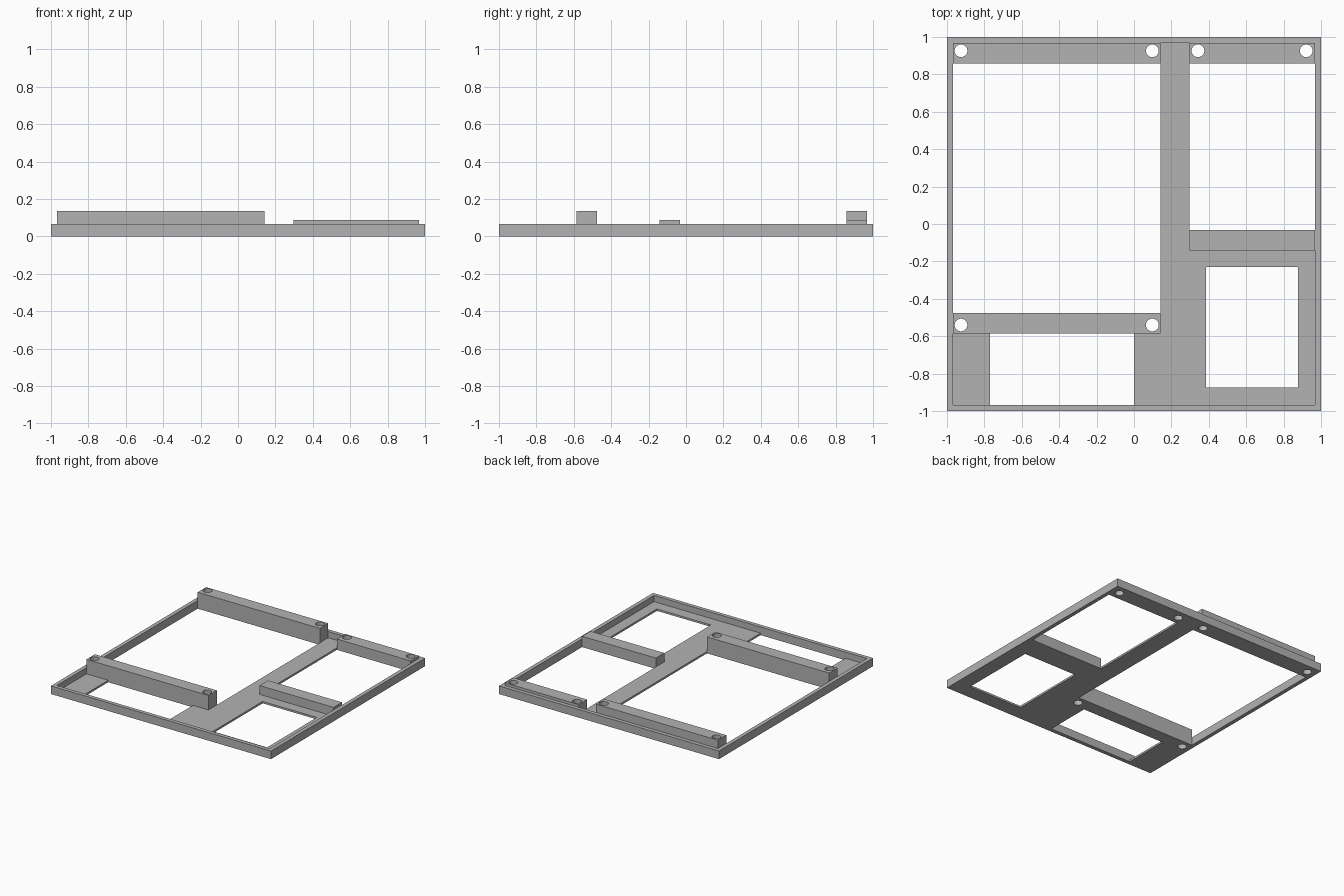
import bpy

old = bpy.data.objects.get("Cube")
if old:
    bpy.data.objects.remove(old, do_unlink=True)

grey = bpy.data.materials.new("plain grey")
grey.use_nodes = True
grey.diffuse_color = (0.45, 0.45, 0.45, 1)
grey.node_tree.nodes["Principled BSDF"].inputs["Base Color"].default_value = grey.diffuse_color

INNER = 0.968      # inside face of the rim
RIM = 0.067        # rim height
FLOOR = 0.016      # floor thickness
BAR_W = 0.109      # bar width
HOLE_R = 0.034


def box(name, x, y, z):
    """Box from (low, high) ranges on each axis."""
    bpy.ops.mesh.primitive_cube_add(size=1, location=[sum(r) / 2 for r in (x, y, z)])
    ob = bpy.context.object
    ob.name = name
    ob.scale = [r[1] - r[0] for r in (x, y, z)]
    bpy.ops.object.transform_apply(location=True, rotation=False, scale=True)
    ob.data.materials.append(grey)
    return ob


def cut(target, cutter):
    """Subtract the cutter from the target, then discard it."""
    cutter.hide_render = True
    mod = target.modifiers.new("cut", "BOOLEAN")
    mod.operation = "DIFFERENCE"
    mod.solver = "EXACT"
    mod.object = cutter
    bpy.context.view_layer.objects.active = target
    bpy.ops.object.modifier_apply(modifier=mod.name)
    bpy.data.objects.remove(cutter, do_unlink=True)


def bar(name, x, y_low, top, holes=()):
    """Mounting bar with vertical screw holes at the given x positions."""
    ob = box(name, x, (y_low, y_low + BAR_W), (0, top))
    for hx in holes:
        bpy.ops.mesh.primitive_cylinder_add(
            vertices=32, radius=HOLE_R, depth=1, location=(hx, y_low + BAR_W - 0.042 if y_low > 0 else y_low + 0.045, 0))
        cut(ob, bpy.context.object)
    bpy.context.view_layer.objects.active = ob
    ob.select_set(True)
    bpy.ops.object.shade_smooth_by_angle()
    return ob


# Shallow tray: rim around a thin floor
tray = box("tray", (-1, 1), (-1, 1), (0, RIM))
cut(tray, box("pocket", (-INNER, INNER), (-INNER, INNER), (FLOOR, 1)))

# Openings through the floor
LEFT_X, RIGHT_X = (-INNER, 0.142), (0.297, INNER)
FRONT_Y, MIDDLE_Y, BACK_Y = -0.585, -0.142, INNER - BAR_W
openings = {
    "large_opening": (LEFT_X, (FRONT_Y, INNER)),
    "side_opening": (RIGHT_X, (MIDDLE_Y, INNER)),
    "front_opening": ((-0.77, 0), (-INNER, FRONT_Y + 0.05)),
    "window_opening": ((0.385, 0.877), (-0.875, -0.23)),
}
for name, (x, y) in openings.items():
    cut(tray, box(name, x, y, (-1, 1)))

# Mounting bars
bar("tall_back_bar", LEFT_X, BACK_Y, 0.135, (-0.925, 0.098))
bar("tall_front_bar", LEFT_X, FRONT_Y, 0.135, (-0.925, 0.098))
bar("low_back_bar", RIGHT_X, BACK_Y, 0.089, (0.342, 0.921))
bar("low_middle_bar", RIGHT_X, MIDDLE_Y, 0.089)
